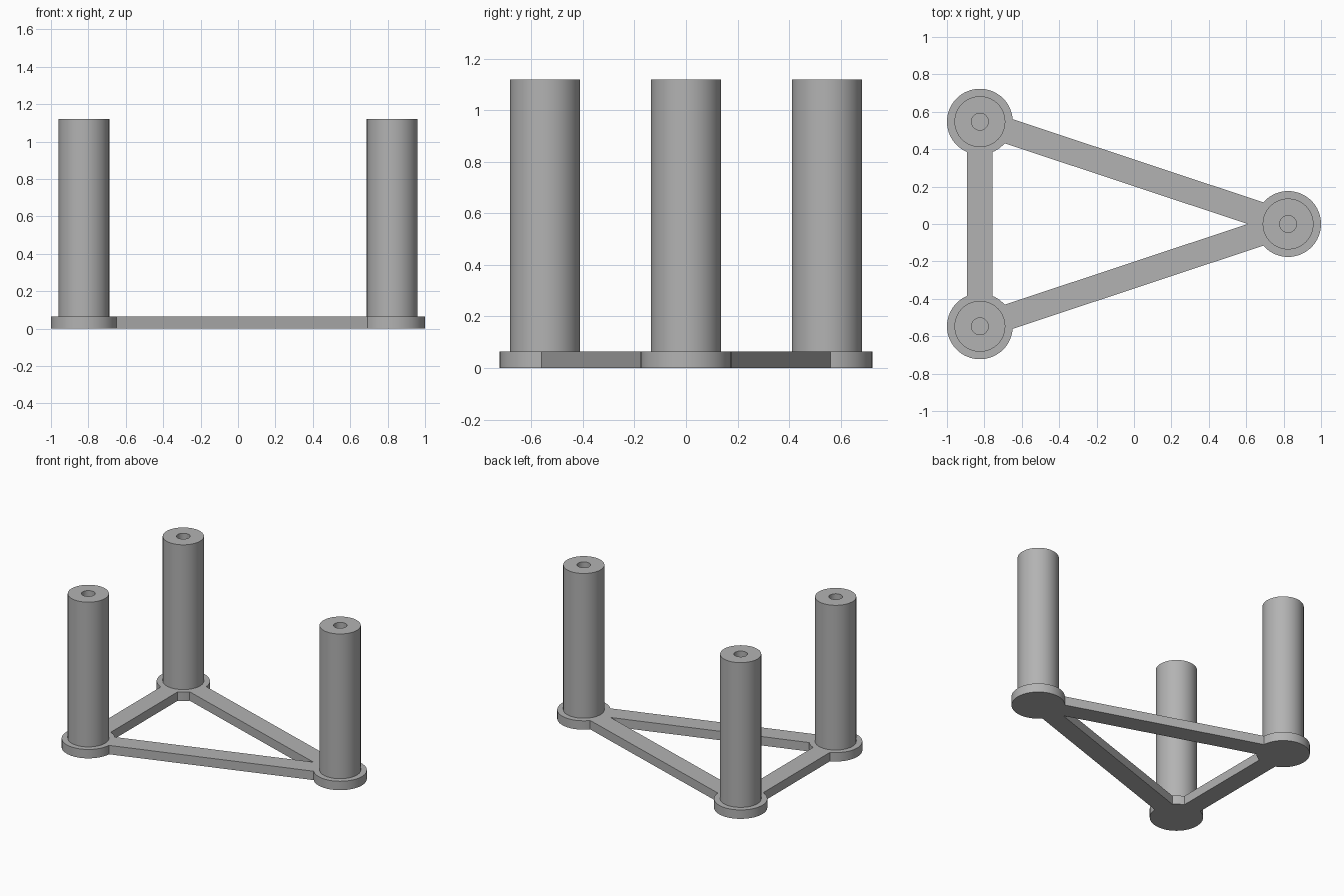
import bpy
import bmesh
from math import pi, radians
from mathutils import Matrix, Vector

cube = bpy.data.objects.get("Cube")
if cube:
    bpy.data.objects.remove(cube, do_unlink=True)

BASE_H, POST_TOP = 0.065, 1.12
FOOT_R, POST_R, HOLE_R = 0.176, 0.136, 0.045
HOLE_FLOOR, BAR_W, SEGMENTS = 0.72, 0.136, 64
CORNERS = {
    "left": Vector((0.824, 0, 0)),
    "right_back": Vector((-0.824, 0.547, 0)),
    "right_front": Vector((-0.824, -0.547, 0)),
}

grey = bpy.data.materials.new("grey")
grey.use_nodes = True
colour = (0.45, 0.45, 0.45, 1)
grey.diffuse_color = colour
grey.node_tree.nodes["Principled BSDF"].inputs["Base Color"].default_value = colour


def add_object(name, bm):
    bmesh.ops.recalc_face_normals(bm, faces=bm.faces[:])
    mesh = bpy.data.meshes.new(name)
    bm.to_mesh(mesh)
    bm.free()
    mesh.materials.append(grey)
    obj = bpy.data.objects.new(name, mesh)
    bpy.context.collection.objects.link(obj)
    return obj


def smooth(obj):
    bpy.ops.object.select_all(action="DESELECT")
    obj.select_set(True)
    bpy.context.view_layer.objects.active = obj
    bpy.ops.object.shade_smooth_by_angle(angle=radians(30))


def disc(name, centre):
    bm = bmesh.new()
    bmesh.ops.create_cone(bm, cap_ends=True, segments=SEGMENTS, radius1=FOOT_R,
                          radius2=FOOT_R, depth=BASE_H,
                          matrix=Matrix.Translation(centre + Vector((0, 0, BASE_H / 2))))
    return add_object(name, bm)


def bar(name, a, b):
    direction = b - a
    rotation = direction.to_track_quat("X", "Z").to_matrix().to_4x4()
    place = Matrix.Translation((a + b) / 2 + Vector((0, 0, BASE_H / 2)))
    bm = bmesh.new()
    bmesh.ops.create_cube(bm, size=1, matrix=place @ rotation @ Matrix.Diagonal(
        (direction.length, BAR_W, BASE_H, 1)))
    return add_object(name, bm)


def post(name, centre):
    # Turned profile: outer wall, rim, and blind bore
    profile = [(0, BASE_H), (POST_R, BASE_H), (POST_R, POST_TOP),
               (HOLE_R, POST_TOP), (HOLE_R, HOLE_FLOOR), (0, HOLE_FLOOR)]
    bm = bmesh.new()
    verts = [bm.verts.new((r, 0, z)) for r, z in profile]
    edges = [bm.edges.new(pair) for pair in zip(verts, verts[1:])]
    bmesh.ops.spin(bm, geom=verts + edges, axis=(0, 0, 1), cent=(0, 0, 0),
                   angle=2 * pi, steps=SEGMENTS)
    bmesh.ops.remove_doubles(bm, verts=bm.verts[:], dist=0.0001)
    bmesh.ops.translate(bm, verts=bm.verts[:], vec=centre)
    smooth(add_object(name, bm))


# Triangular base: three bars and three round feet merged into one plate
points = list(CORNERS.values())
parts = [bar(f"bar_{i}", points[i], points[(i + 1) % 3]) for i in range(3)]
parts += [disc(f"{side}_foot", centre) for side, centre in CORNERS.items()]
base = parts[0]
base.name = "triangular_base"
for part in parts[1:]:
    union = base.modifiers.new("union", "BOOLEAN")
    union.operation = "UNION"
    union.solver = "EXACT"
    union.object = part
    bpy.context.view_layer.objects.active = base
    bpy.ops.object.modifier_apply(modifier=union.name)
    bpy.data.objects.remove(part, do_unlink=True)
smooth(base)

# Upright posts
for side, centre in CORNERS.items():
    post(f"{side}_post", centre)
